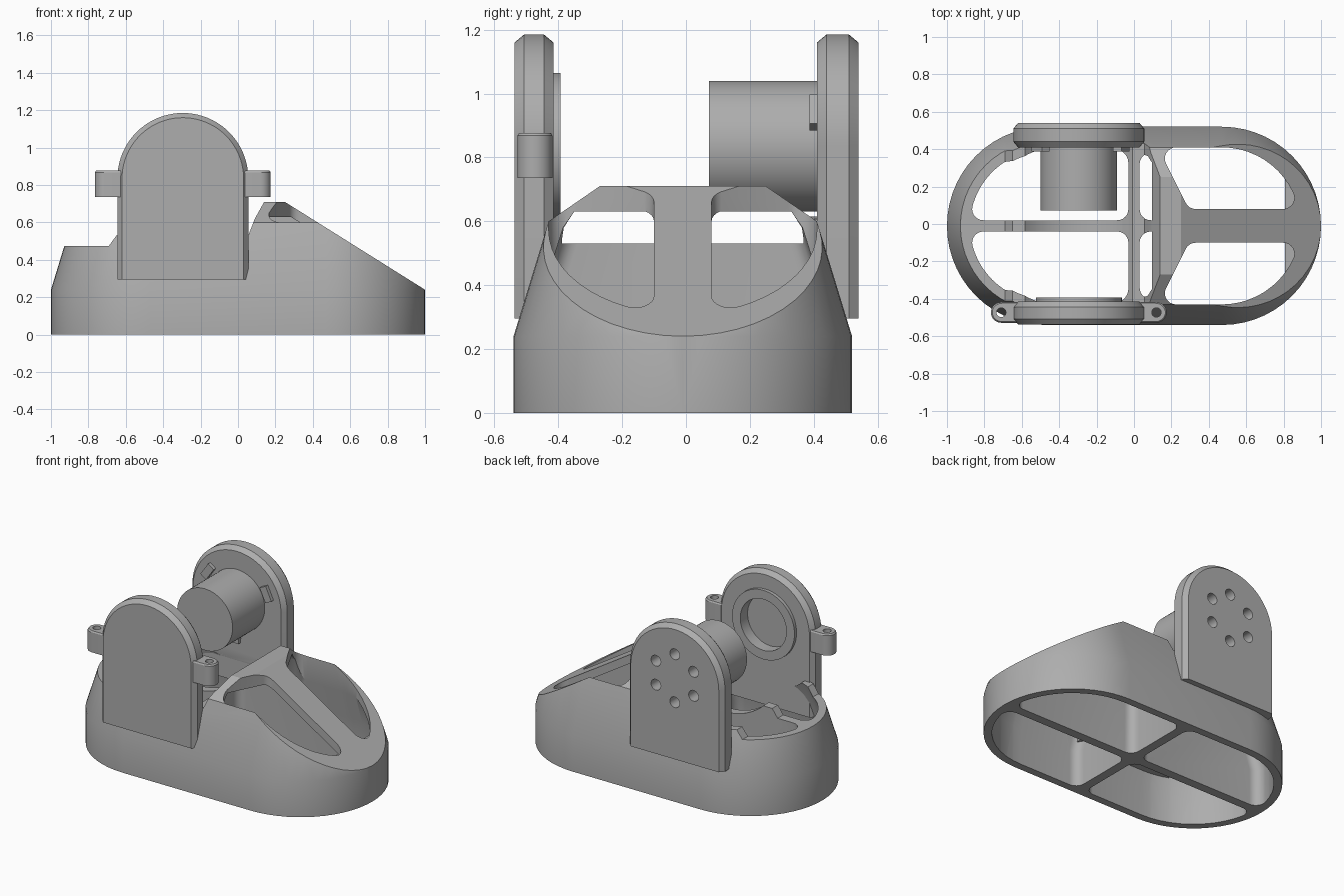
import bpy, bmesh, math
from mathutils import Vector

cube = bpy.data.objects.get("Cube")
if cube:
    bpy.data.objects.remove(cube, do_unlink=True)

grey = bpy.data.materials.new("plain grey")
grey.use_nodes = True
COLOUR = (0.42, 0.42, 0.42, 1)
grey.diffuse_color = COLOUR
grey.node_tree.nodes["Principled BSDF"].inputs["Base Color"].default_value = COLOUR

YC = -0.01            # centre line of the base
AX, AZ = -0.295, 0.835  # pivot axis of the two uprights


def finish(bm, name):
    bmesh.ops.recalc_face_normals(bm, faces=bm.faces[:])
    me = bpy.data.meshes.new(name)
    bm.to_mesh(me)
    bm.free()
    me.materials.append(grey)
    ob = bpy.data.objects.new(name, me)
    bpy.context.collection.objects.link(ob)
    return ob


def hull_mesh(points):
    bm = bmesh.new()
    for p in points:
        bm.verts.new(p)
    res = bmesh.ops.convex_hull(bm, input=bm.verts[:])
    junk = {g for g in res["geom_interior"] + res["geom_unused"]
            if isinstance(g, bmesh.types.BMVert)}
    bmesh.ops.delete(bm, geom=list(junk), context='VERTS')
    return bm


def hull(name, points, plane=None):
    """Convex solid, optionally trimmed by one plane (point, normal)."""
    bm = hull_mesh(points)
    if plane:
        bmesh.ops.bisect_plane(bm, geom=bm.verts[:] + bm.edges[:] + bm.faces[:],
                               plane_co=plane[0], plane_no=plane[1], clear_outer=True)
        pts = [v.co.copy() for v in bm.verts]
        bm.free()
        bm = hull_mesh(pts)
    bmesh.ops.dissolve_limit(bm, angle_limit=0.004, verts=bm.verts[:], edges=bm.edges[:])
    return finish(bm, name)


def circle(cx, cy, r, n=24):
    return [(cx + r * math.cos(2 * math.pi * i / n), cy + r * math.sin(2 * math.pi * i / n))
            for i in range(n)]


def drum(name, x, z, r, y0, y1, n=64):
    """Cylinder lying along y."""
    return hull(name, [(a, y, b) for a, b in circle(x, z, r, n) for y in (y0, y1)])


def cut(ob, *cutters):
    for c in cutters:
        m = ob.modifiers.new("cut", 'BOOLEAN')
        m.operation, m.solver, m.object = 'DIFFERENCE', 'EXACT', c
        bpy.context.view_layer.objects.active = ob
        bpy.ops.object.modifier_apply(modifier=m.name)
        bpy.data.objects.remove(c, do_unlink=True)


def stadium(off, n=28):
    pts = []
    for s in (1, -1):
        for i in range(n + 1):
            a = math.pi * (i / n - 0.5)
            pts.append((s * (0.47 + (0.53 - off) * math.cos(a)),
                        YC + s * (0.53 - off) * math.sin(a)))
    return pts


def quarter(off, r, corners, y_in, n=10):
    """Rounded quarter of the inset base outline, as points of touching circles."""
    ra = 0.53 - off - r
    a0 = math.asin((y_in + r) / ra)
    centres = list(corners)
    for i in range(n + 1):
        a = a0 + (math.pi / 2 - a0) * i / n
        centres.append((0.47 + ra * math.cos(a), ra * math.sin(a)))
    return [p for c in centres for p in circle(c[0], c[1], r)]


# Base: tapered stadium with a sloping front deck
SLOPE = Vector((0.47, 0, 0.75))
levels = [(0, 0), (0.24, 0), (0.6, 0.11), (0.71, 0.27)]
base = hull("base_body", [(x, y, z) for z, o in levels for x, y in stadium(o)],
            (Vector((1, 0, 0.24)), SLOPE))

# Lowered deck between the uprights
deck = [(-1.2, 0.475), (-0.69, 0.475), (-0.65, 0.53), (0.055, 0.53),
        (0.09, 0.62), (0.14, 0.71), (0.14, 1), (-1.2, 1)]
bm = bmesh.new()
face = bm.faces.new([bm.verts.new((x, -0.8, z)) for x, z in deck])
ext = bmesh.ops.extrude_face_region(bm, geom=[face])
bmesh.ops.translate(bm, vec=(0, 1.6, 0),
                    verts=[g for g in ext["geom"] if isinstance(g, bmesh.types.BMVert)])
cut(base, finish(bm, "deck_cutter"))

# Rounded dip in the ribs below the pivot
cut(base, drum("dip_cutter", AX, AZ, 0.42, -0.42, 0.41))

# Four hollow cells, leaving a cross of ribs
R = 0.06
for sx in (1, -1):
    for sy in (1, -1):
        pts = []
        for z, o in [(-0.05, 0.05), (0.24, 0.05), (0.58, 0.155), (0.63, 0.19)]:
            corners = [(0.03 + R, 0.03 + R), (0.03 + R, 0.53 - o - R)]
            pts += [(sx * x, YC + sy * y, z) for x, y in quarter(o, R, corners, 0.03)]
        cut(base, hull("cell_cutter", pts, (Vector((1, 0, 0.18)), SLOPE)))

# Two windows through the sloping deck
for sy in (1, -1):
    shape = quarter(0.11, R, [(0.33, 0.15), (0.225, 0.36)], 0.09)
    cut(base, hull("window_cutter", [(x, YC + sy * y, z) for x, y in shape for z in (0.3, 0.9)]))


def upright(name, y0, y1):
    """Arched plate with chamfered rims."""
    pts = []
    for y, inset in [(y0, 0.025), (y0 + 0.03, 0), (y1 - 0.03, 0), (y1, 0.025)]:
        r = 0.35 - inset
        for i in range(41):
            a = math.pi * i / 40
            pts.append((AX + r * math.cos(a), y, AZ + r * math.sin(a)))
        pts += [(AX - r, y, 0.295), (AX + r, y, 0.295)]
    return hull(name, pts)


# Front upright with a recessed bearing ring on its inner face
front = upright("front_upright", -0.537, -0.415)
ring = drum("bearing_ring", AX, AZ, 0.23, -0.42, -0.393)
for ob in (front, ring):
    cut(ob, drum("recess_cutter", AX, AZ, 0.17, -0.47, -0.3))

# Screw ears at both sides of the front upright
for side, s in (("left", 1), ("right", -1)):
    x = AX + s * 0.415
    pts = circle(x, -0.473, 0.055, 32) + [(AX + s * 0.33, -0.528), (AX + s * 0.33, -0.418)]
    ear = hull(side + "_screw_ear",
               [(px, py, z) for px, py in pts for z in (0.735, 0.868)]
               + [(AX + (px - AX) * 0.985, -0.473 + (py + 0.473) * 0.9, 0.877) for px, py in pts])
    cut(ear, hull("ear_hole_cutter",
                  [(px, py, z) for px, py in circle(x, -0.473, 0.025) for z in (0.6, 1)]))

# Back upright with six blind holes
back = upright("back_upright", 0.41, 0.54)
for i in range(6):
    a = math.pi / 2 + i * math.pi / 3
    cut(back, drum("hole_cutter", AX + 0.16 * math.cos(a), AZ + 0.16 * math.sin(a),
                   0.036, 0.45, 0.7, 24))

# Drum reaching inwards from the back upright
drum("pivot_drum", AX, AZ, 0.205, 0.072, 0.415)

# Small locating tabs round the drum
for i in range(3):
    a = math.radians(25 + 120 * i)
    u, v = Vector((math.cos(a), 0, math.sin(a))), Vector((-math.sin(a), 0, math.cos(a)))
    c = Vector((AX, 0, AZ))
    hull("locating_tab_%d" % (i + 1),
         [c + u * p + v * q + Vector((0, y, 0))
          for p in (0.225, 0.275) for q in (-0.05, 0.05) for y in (0.387, 0.415)])

# Smooth the rounded walls, keep edges crisp
for ob in bpy.context.collection.objects:
    ob.select_set(ob.type == 'MESH')
bpy.context.view_layer.objects.active = base
bpy.ops.object.shade_smooth_by_angle(angle=math.radians(22))
